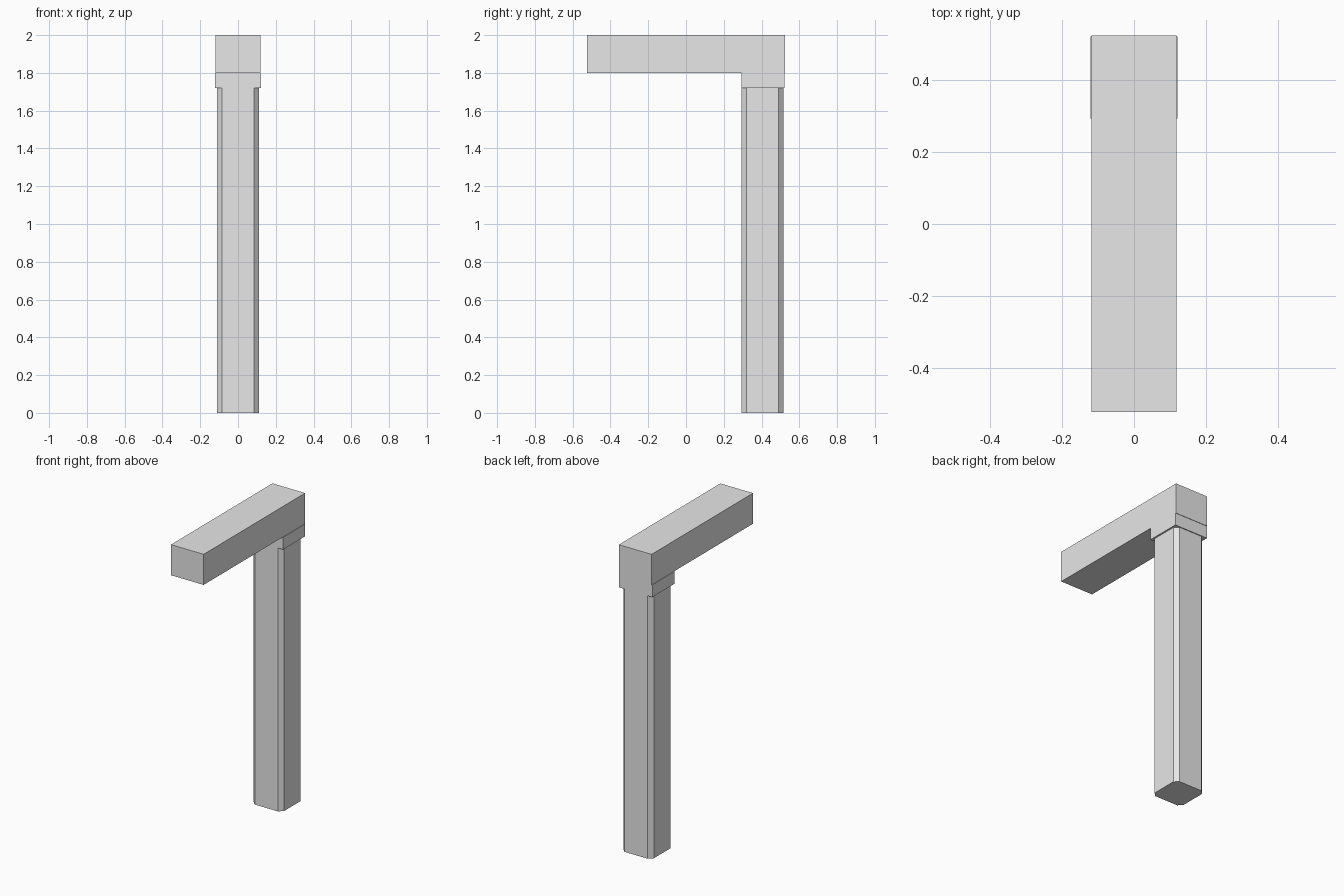
import bpy
import bmesh

cube = bpy.data.objects.get("Cube")
if cube:
    bpy.data.objects.remove(cube, do_unlink=True)

# Single plain grey
GREY = (0.8, 0.8, 0.8, 1)
grey = bpy.data.materials.new("plain_grey")
grey.use_nodes = True
grey.diffuse_color = GREY
grey.node_tree.nodes["Principled BSDF"].inputs["Base Color"].default_value = GREY


def block(name, x, y, z, chamfer=0):
    """Box spanning the given ranges, with optional chamfered upright edges."""
    bm = bmesh.new()
    bmesh.ops.create_cube(bm, size=1)
    for v in bm.verts:
        for axis, (low, high) in enumerate((x, y, z)):
            v.co[axis] = high if v.co[axis] > 0 else low
    if chamfer:
        upright = [e for e in bm.edges
                   if abs(e.verts[0].co.z - e.verts[1].co.z) > 0.01]
        bmesh.ops.bevel(bm, geom=upright, offset=chamfer,
                        segments=1, affect='EDGES')
    mesh = bpy.data.meshes.new(name)
    bm.to_mesh(mesh)
    bm.free()
    mesh.materials.append(grey)
    obj = bpy.data.objects.new(name, mesh)
    bpy.context.collection.objects.link(obj)
    return obj


# Chamfered upright, standing at the back
block("post", (-0.11, 0.11), (0.293, 0.515), (0, 1.72), chamfer=0.026)
# Slightly wider cap joining post and beam
block("collar", (-0.121, 0.121), (0.293, 0.521), (1.72, 1.8))
# Horizontal arm reaching forward
block("beam", (-0.118, 0.118), (-0.523, 0.524), (1.8, 2))
